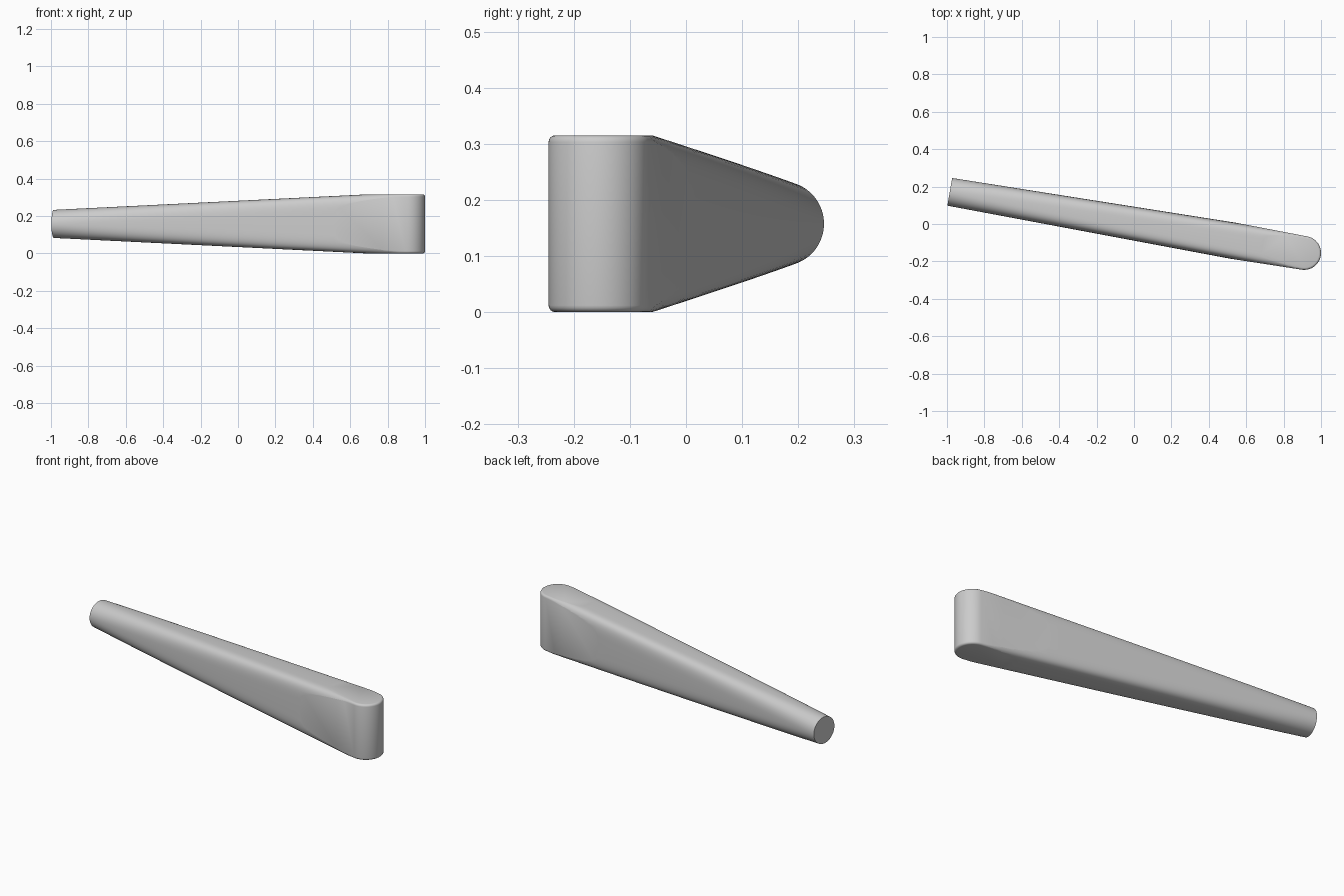
import bpy, bmesh, math
from mathutils import Matrix, Vector

if "Cube" in bpy.data.objects:
    bpy.data.objects.remove(bpy.data.objects["Cube"])

START = Vector((-0.985, 0.172, 0.1575))
CAP = Vector((0.910, -0.155, 0.1575))
AXIS = CAP - START
LENGTH = AXIS.length
PLACE = Matrix.Translation(START) @ Matrix.Rotation(math.atan2(AXIS.y, AXIS.x), 4, 'Z')


def loft(name, rings):
    bm = bmesh.new()
    rows = [[bm.verts.new(PLACE @ Vector(p)) for p in ring] for ring in rings]
    n = len(rows[0])
    for a, b in zip(rows, rows[1:]):
        for i in range(n):
            bm.faces.new((a[i], a[(i + 1) % n], b[(i + 1) % n], b[i]))
    bm.faces.new(rows[0])
    bm.faces.new(rows[-1])
    bmesh.ops.recalc_face_normals(bm, faces=bm.faces)
    mesh = bpy.data.meshes.new(name)
    bm.to_mesh(mesh)
    bm.free()
    obj = bpy.data.objects.new(name, mesh)
    bpy.context.collection.objects.link(obj)
    return obj


def section(u, n=72):
    # round at the small end, squarer towards the wide end
    t = u / LENGTH
    e = 2 + 4 * t
    w, h = 0.075 + 0.0145 * u, 0.075 + 0.0487 * u
    pts = []
    for i in range(n):
        a = 2 * math.pi * i / n
        c, s = math.cos(a), math.sin(a)
        pts.append((u, math.copysign(w * abs(c) ** (2 / e), c),
                    math.copysign(h * abs(s) ** (2 / e), s)))
    return pts


def outline(z, inset):
    # plan outline with a half-round nose
    r = 0.09 - inset
    nose = [(LENGTH + r * math.cos(a), r * math.sin(a), z)
            for a in (math.pi * (i / 32 - 0.5) for i in range(33))]
    return [(-0.2, -0.13 + inset, z)] + nose + [(-0.2, 0.13 - inset, z)]


# Tapered handle
handle = loft("tapered_handle", [section(2.06 * i / 32) for i in range(33)])

# Rounded-nose block that trims the wide end, with a small rim fillet
H, F = 0.1575, 0.012
levels = [(H - F + F * math.sin(a), F - F * math.cos(a))
          for a in (math.pi / 2 * i / 4 for i in range(5))]
rings = [outline(-z, d) for z, d in reversed(levels)] + [outline(z, d) for z, d in levels]
trim = loft("nose_trim", rings)
trim.hide_render = True

mod = handle.modifiers.new("trim", 'BOOLEAN')
mod.operation = 'INTERSECT'
mod.solver = 'EXACT'
mod.object = trim
bpy.context.view_layer.objects.active = handle
handle.select_set(True)
bpy.ops.object.modifier_apply(modifier=mod.name)
bpy.data.objects.remove(trim)
bpy.ops.object.shade_smooth_by_angle(angle=math.radians(30))
